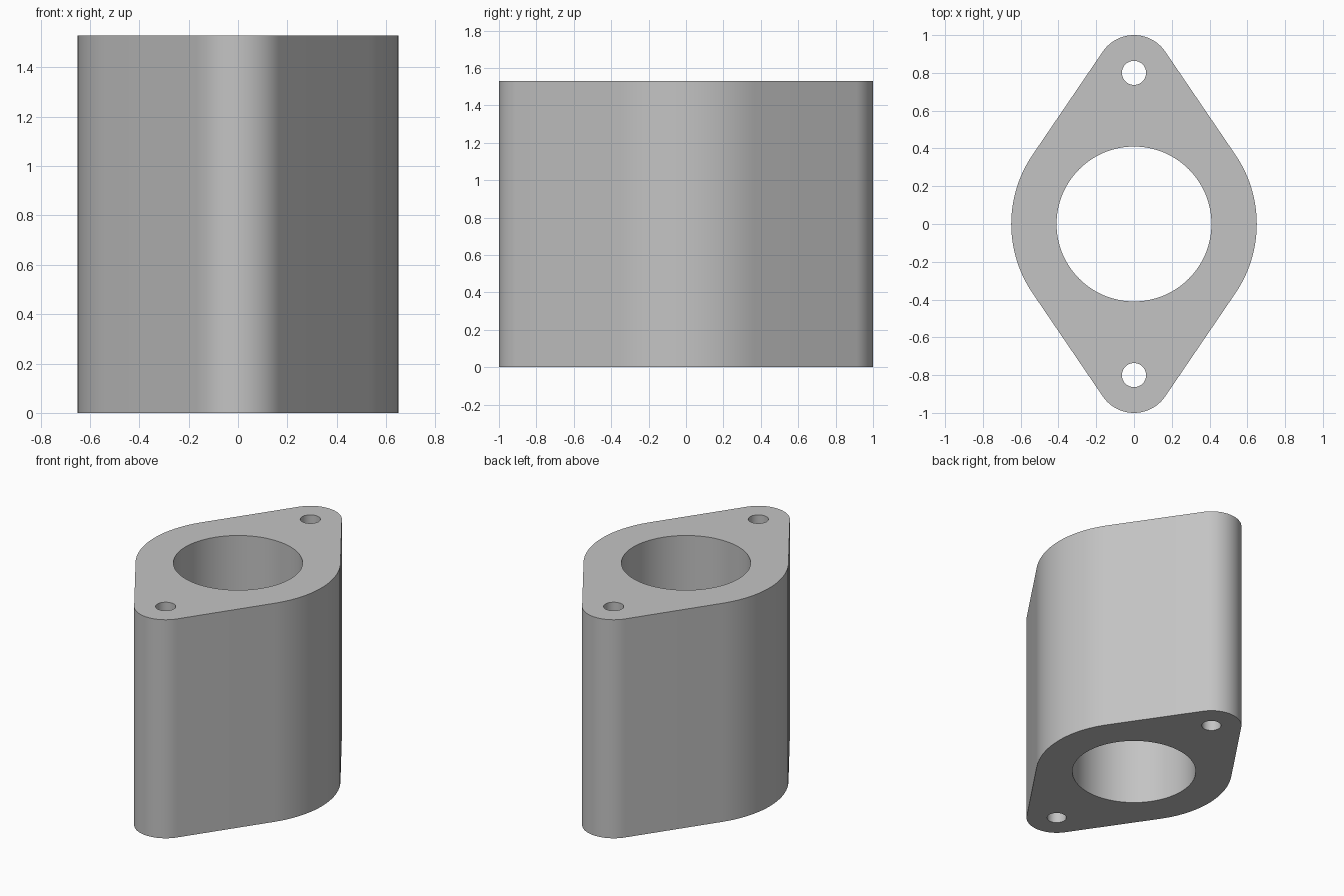
import bpy
import bmesh
from math import asin, cos, sin, pi, radians

cube = bpy.data.objects.get("Cube")
if cube:
    bpy.data.objects.remove(cube, do_unlink=True)

HEIGHT = 1.53
BODY_R, END_R, END_Y = 0.65, 0.2, 0.8
BORE_R, BOLT_R = 0.41, 0.064


def arc(cy, radius, start, end, steps):
    """Points along an arc centred on the y axis, both ends included."""
    angles = [start + (end - start) * i / steps for i in range(steps + 1)]
    return [(radius * cos(a), cy + radius * sin(a)) for a in angles]


def circle(cy, radius, steps):
    return arc(cy, radius, 0, 2 * pi, steps)[:-1]


def add_loop(bm, points):
    verts = [bm.verts.new((x, y, 0)) for x, y in points]
    for i, v in enumerate(verts):
        bm.edges.new((v, verts[(i + 1) % len(verts)]))


# Outline: wide middle arcs joined to the small end arcs by tangent lines
tangent = asin((BODY_R - END_R) / END_Y)
outline = (arc(0, BODY_R, -tangent, tangent, 24)
           + arc(END_Y, END_R, tangent, pi - tangent, 32)
           + arc(0, BODY_R, pi - tangent, pi + tangent, 24)
           + arc(-END_Y, END_R, pi + tangent, 2 * pi - tangent, 32))

bm = bmesh.new()
add_loop(bm, outline)
add_loop(bm, circle(0, BORE_R, 96))
for side in (-1, 1):
    add_loop(bm, circle(side * END_Y, BOLT_R, 40))

# Fill the plate around its holes, then raise it into a solid block
bmesh.ops.triangle_fill(bm, use_beauty=True, use_dissolve=False,
                        edges=bm.edges[:], normal=(0, 0, 1))
raised = bmesh.ops.extrude_face_region(bm, geom=bm.faces[:], use_keep_orig=True)
top = [g for g in raised["geom"] if isinstance(g, bmesh.types.BMVert)]
bmesh.ops.translate(bm, verts=top, vec=(0, 0, HEIGHT))
bmesh.ops.recalc_face_normals(bm, faces=bm.faces[:])

mesh = bpy.data.meshes.new("flange_spacer")
bm.to_mesh(mesh)
bm.free()
spacer = bpy.data.objects.new("flange_spacer", mesh)
bpy.context.collection.objects.link(spacer)

# Plain grey material
grey = bpy.data.materials.new("light_grey")
grey.use_nodes = True
colour = (0.55, 0.55, 0.55, 1)
grey.diffuse_color = colour
grey.node_tree.nodes["Principled BSDF"].inputs["Base Color"].default_value = colour
mesh.materials.append(grey)

# Smooth walls with crisp rims
bpy.ops.object.select_all(action="DESELECT")
spacer.select_set(True)
bpy.context.view_layer.objects.active = spacer
bpy.ops.object.shade_smooth_by_angle(angle=radians(30))
